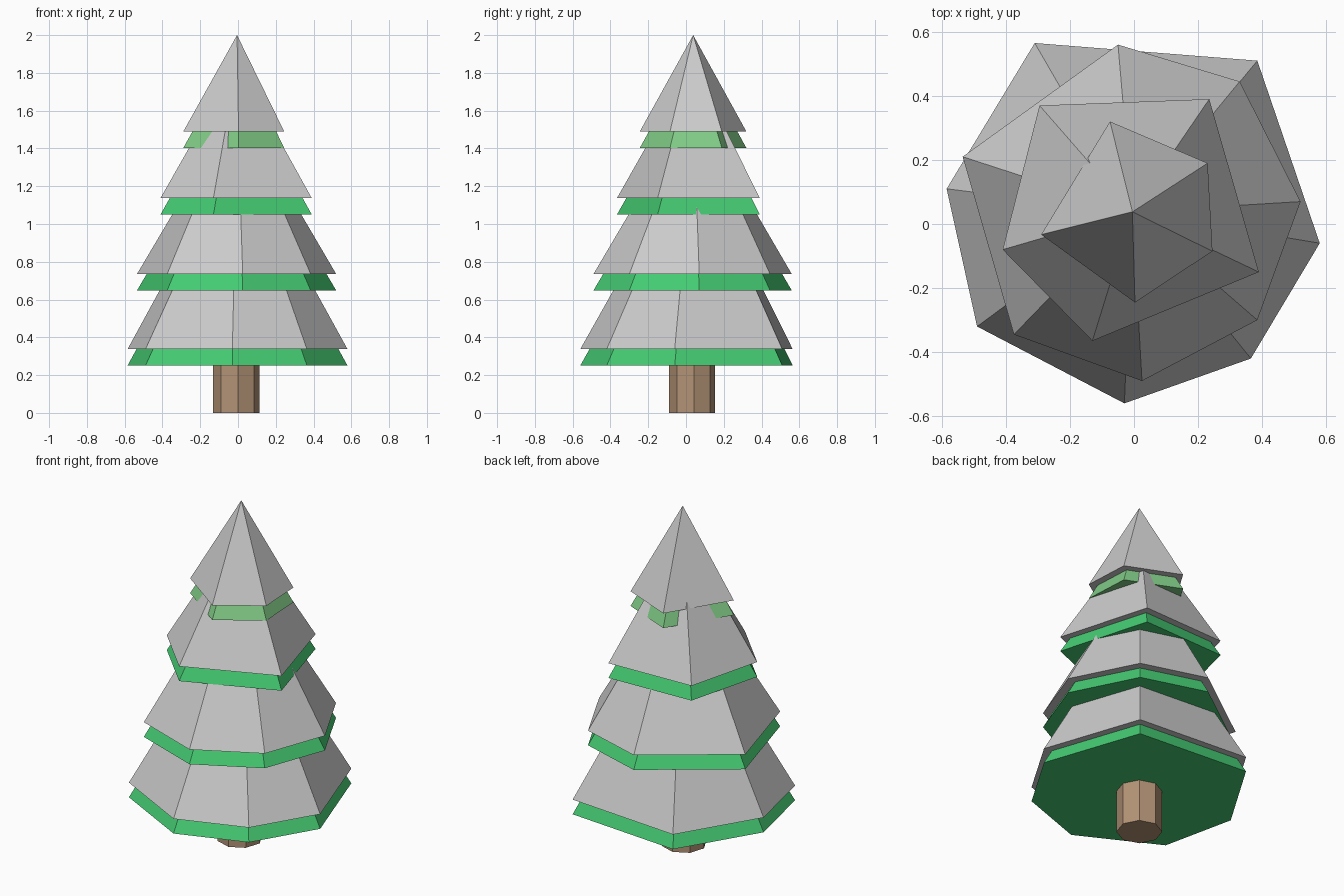
import bpy, bmesh, math

if "Cube" in bpy.data.objects:
    bpy.data.objects.remove(bpy.data.objects["Cube"])

APEX = (-0.005, 0.038)   # shared tree axis
DROP = 0.087             # how far the green layer hangs below the snow


def material(name, rgb):
    m = bpy.data.materials.new(name)
    m.diffuse_color = (*rgb, 1)
    m.use_nodes = True
    m.node_tree.nodes["Principled BSDF"].inputs["Base Color"].default_value = m.diffuse_color
    return m


def pyramid(name, rim, base, tip, mat=None):
    """Closed, faceted pyramid over an irregular rim."""
    bm = bmesh.new()
    ring = [bm.verts.new((x, y, base)) for x, y in rim]
    top = bm.verts.new((*APEX, tip))
    bm.faces.new(ring)
    for a, b in zip(ring, ring[1:] + ring[:1]):
        bm.faces.new((a, b, top))
    bmesh.ops.recalc_face_normals(bm, faces=bm.faces)
    me = bpy.data.meshes.new(name)
    bm.to_mesh(me)
    bm.free()
    ob = bpy.data.objects.new(name, me)
    bpy.context.collection.objects.link(ob)
    if mat:
        me.materials.append(mat)
    return ob


green = material("needles", (0.06, 0.60, 0.17))
light_green = material("light_needles", (0.22, 0.60, 0.24))
brown = material("bark", (0.45, 0.29, 0.18))

# Tiers from bottom to top: name, snow base, snow tip, colour, rim outline
tiers = [
    ("bottom", 0.337, 1.40, green,
     [(-0.31, 0.565), (0.385, 0.51), (0.58, -0.06), (0.365, -0.42),
      (-0.03, -0.56), (-0.49, -0.32), (-0.585, 0.11)]),
    ("lower", 0.735, 1.63, green,
     [(-0.05, 0.56), (0.33, 0.445), (0.52, 0.07), (0.385, -0.30),
      (0.025, -0.49), (-0.375, -0.345), (-0.535, 0.21)]),
    ("upper", 1.138, 1.85, green,
     [(-0.295, 0.37), (0.235, 0.39), (0.39, -0.15), (-0.13, -0.365),
      (-0.41, -0.08)]),
    ("top", 1.489, 2.0, light_green,
     [(-0.075, 0.32), (0.23, 0.19), (0.245, -0.085), (0.003, -0.245),
      (-0.29, -0.033)]),
]
for name, base, tip, mat, rim in tiers:
    pyramid(name + "_snow", rim, base, tip)
    pyramid(name + "_branches", rim, base - DROP, tip - DROP, mat)

# Octagonal trunk
bpy.ops.mesh.primitive_cylinder_add(vertices=8, radius=0.123, depth=0.36,
                                    location=(-0.01, 0.032, 0.18),
                                    rotation=(0, 0, math.radians(5)))
trunk = bpy.context.object
trunk.name = "trunk"
trunk.data.materials.append(brown)
